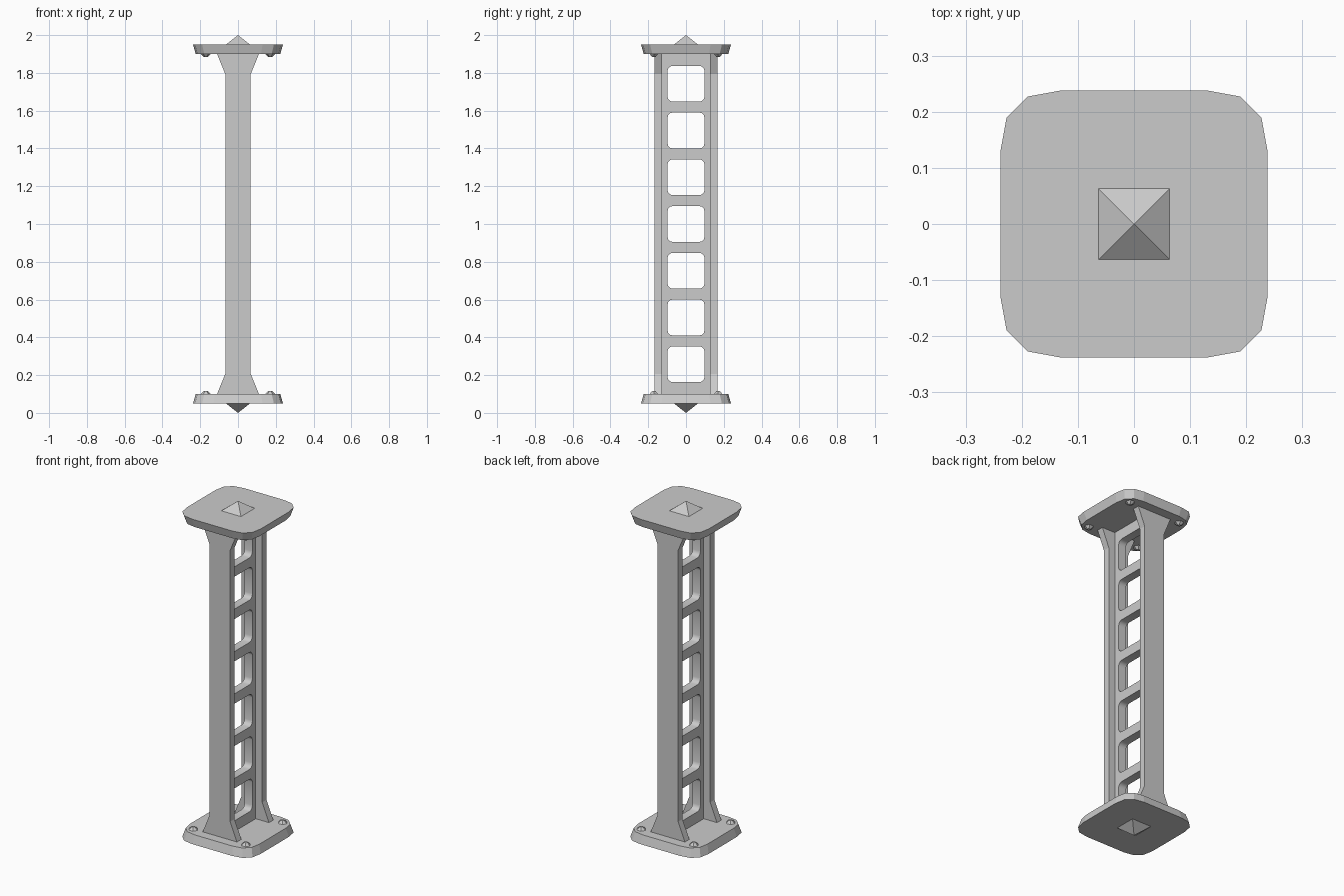
import bpy, bmesh, math
from mathutils import Vector

if "Cube" in bpy.data.objects:
    bpy.data.objects.remove(bpy.data.objects["Cube"])


def make_object(name, bm):
    bmesh.ops.recalc_face_normals(bm, faces=bm.faces[:])
    mesh = bpy.data.meshes.new(name)
    bm.to_mesh(mesh)
    bm.free()
    ob = bpy.data.objects.new(name, mesh)
    bpy.context.collection.objects.link(ob)
    return ob


def loft(name, ring_a, ring_b):
    """Solid between two matching rings of points."""
    bm = bmesh.new()
    a = [bm.verts.new(p) for p in ring_a]
    b = [bm.verts.new(p) for p in ring_b]
    n = len(a)
    bm.faces.new(a)
    bm.faces.new(b)
    for i in range(n):
        j = (i + 1) % n
        bm.faces.new((a[i], a[j], b[j], b[i]))
    return make_object(name, bm)


def cone(name, sides, r1, r2, x, y, z0, z1, turn=0.0):
    def ring(r, z):
        return [(x + r * math.cos(turn + 2 * math.pi * i / sides),
                 y + r * math.sin(turn + 2 * math.pi * i / sides), z) for i in range(sides)]
    if r2 > 0:
        return loft(name, ring(r1, z0), ring(r2, z1))
    bm = bmesh.new()
    base = [bm.verts.new(p) for p in ring(r1, z0)]
    tip = bm.verts.new((x, y, z1))
    bm.faces.new(base)
    for i in range(sides):
        bm.faces.new((base[i], base[(i + 1) % sides], tip))
    return make_object(name, bm)


# Plate outline: one rounded corner turned four times
corner = [(0.238, 0.13), (0.227, 0.19), (0.19, 0.227), (0.13, 0.238)]
outline = []
for k in range(4):
    for x, y in corner:
        for _ in range(k):
            x, y = -y, x
        outline.append((x, y))

# End plates, points and bolts, mirrored about mid height
for end, s in (("bottom", -1), ("top", 1)):
    def h(d):
        return 1 + s * d
    loft(end + "_plate",
         [(x, y, h(0.95)) for x, y in outline],
         [(x * 0.94, y * 0.94, h(0.90)) for x, y in outline])
    cone(end + "_point", 4, 0.0635 * math.sqrt(2), 0, 0, 0, h(0.95), h(1.0), math.pi / 4)
    for sx in (-1, 1):
        for sy in (-1, 1):
            cone(end + "_bolt", 6, 0.026, 0.01, 0.17 * sx, 0.17 * sy, h(0.90), h(0.884))

# Front and back flanges, flared at both ends
half = [(0.111, 0.10), (0.067, 0.207), (0.067, 1.793), (0.111, 1.90)]
profile = half + [(-x, z) for x, z in reversed(half)]
for name, s in (("front_flange", -1), ("back_flange", 1)):
    loft(name, [(x, s * 0.168, z) for x, z in profile],
         [(x, s * 0.128, z) for x, z in profile])


# Web with seven rounded square openings
def rounded_rect(cy, hw, hh, r, seg=3):
    pts = []
    for k, (sx, sy) in enumerate(((1, 1), (-1, 1), (-1, -1), (1, -1))):
        for i in range(seg + 1):
            a = math.pi / 2 * (k + i / seg)
            pts.append((sx * (hw - r) + r * math.cos(a),
                        cy + sy * (hh - r) + r * math.sin(a)))
    return pts


curve = bpy.data.curves.new("web", 'CURVE')
curve.dimensions = '2D'
curve.fill_mode = 'BOTH'
curve.extrude = 0.025
loops = [[(-0.13, 0.1), (0.13, 0.1), (0.13, 1.9), (-0.13, 1.9)]]
loops += [rounded_rect(1 + 0.2475 * (i - 3), 0.098, 0.095, 0.028) for i in range(7)]
for pts in loops:
    sp = curve.splines.new('POLY')
    sp.points.add(len(pts) - 1)
    for p, (u, v) in zip(sp.points, pts):
        p.co = (u, v, 0, 1)
    sp.use_cyclic_u = True
web = bpy.data.objects.new("web", curve)
web.rotation_euler = (math.pi / 2, 0, math.pi / 2)
bpy.context.collection.objects.link(web)
bpy.context.view_layer.objects.active = web
web.select_set(True)
bpy.ops.object.convert(target='MESH')
